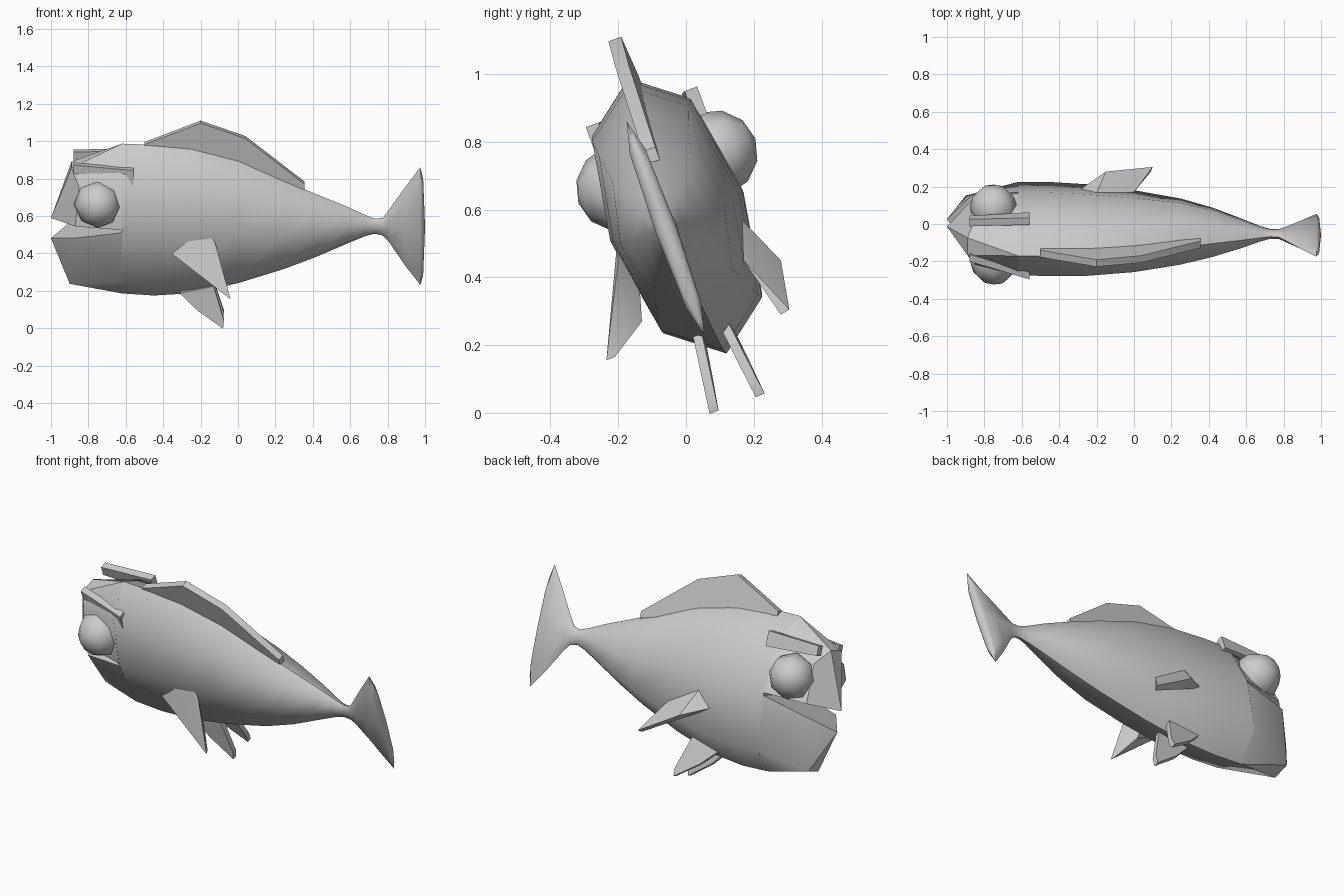
import bpy, bmesh, math
from mathutils import Vector

if "Cube" in bpy.data.objects:
    bpy.data.objects.remove(bpy.data.objects["Cube"])

ROLL = math.radians(20)
C, S = math.cos(ROLL), math.sin(ROLL)


def place(x, u, v):
    """Fish frame (length, side, up) to world: rolled and slightly yawed."""
    u -= 0.03 * (x + 0.4)
    return Vector((x, -0.022 + C * u - S * v, 0.56 + S * u + C * v))


def finish(name, bm, angle):
    bmesh.ops.recalc_face_normals(bm, faces=bm.faces)
    me = bpy.data.meshes.new(name)
    bm.to_mesh(me)
    bm.free()
    ob = bpy.data.objects.new(name, me)
    bpy.context.collection.objects.link(ob)
    bpy.ops.object.select_all(action='DESELECT')
    ob.select_set(True)
    bpy.context.view_layer.objects.active = ob
    bpy.ops.object.shade_smooth_by_angle(angle=math.radians(angle))
    return ob


def hull(name, pts, angle=35):
    bm = bmesh.new()
    for p in pts:
        bm.verts.new(p)
    r = bmesh.ops.convex_hull(bm, input=bm.verts)
    loose = [v for v in bm.verts if not v.link_faces]
    bmesh.ops.delete(bm, geom=loose, context='VERTS')
    return finish(name, bm, angle)


def both(pts):
    """Centre points stay single, side points are mirrored."""
    return [place(x, s * u, v) for x, u, v in pts for s in ((1, -1) if u else (1,))]


def plate(name, outline, u_of, thick):
    """Flat fin from an (x, v) outline; u_of gives side position at height v."""
    bm = bmesh.new()
    a, b = [[bm.verts.new(place(x, u_of(v) + t, v)) for x, v in outline]
            for t in (-thick / 2, thick / 2)]
    bm.faces.new(a)
    bm.faces.new(b[::-1])
    n = len(a)
    for i in range(n):
        j = (i + 1) % n
        bm.faces.new((a[i], b[i], b[j], a[j]))
    return finish(name, bm, 35)


# body and tail fin: eight-sided loft, (x, half width, top, bottom)
stations = [(-0.62, 0.205, 0.452, -0.4), (-0.45, 0.207, 0.447, -0.41),
            (-0.25, 0.203, 0.43, -0.395), (0, 0.188, 0.365, -0.335),
            (0.25, 0.163, 0.25, -0.25), (0.42, 0.125, 0.175, -0.18),
            (0.58, 0.072, 0.108, -0.105), (0.68, 0.035, 0.06, -0.06),
            (0.73, 0.022, 0.04, -0.046), (0.775, 0.02, 0.045, -0.055),
            (0.81, 0.024, 0.095, -0.095), (0.89, 0.03, 0.215, -0.22),
            (0.975, 0.032, 0.335, -0.335), (0.99, 0.022, 0.27, -0.28)]
bm = bmesh.new()
rings = []
for x, w, top, bot in stations:
    m = (top + bot) / 2
    sec = [(0, top), (0.75 * w, m + 0.72 * (top - m)), (w, m),
           (0.75 * w, m + 0.72 * (bot - m)), (0, bot),
           (-0.75 * w, m + 0.72 * (bot - m)), (-w, m), (-0.75 * w, m + 0.72 * (top - m))]
    rings.append([bm.verts.new(place(x, u, v)) for u, v in sec])
for a, b in zip(rings, rings[1:]):
    for i in range(8):
        j = (i + 1) % 8
        bm.faces.new((a[i], a[j], b[j], b[i]))
bm.faces.new(rings[0])
tip = bm.verts.new(place(1.0, 0, 0))
for i in range(8):
    bm.faces.new((rings[-1][i], rings[-1][(i + 1) % 8], tip))
finish("body_and_tail", bm, 50)

# head above and jaw below the open mouth
hull("upper_head", both([(-0.62, 0, 0.452), (-0.62, 0.154, 0.333), (-0.62, 0.205, 0.035),
                         (-0.89, 0.05, 0.33), (-0.87, 0.155, 0.035), (-0.85, 0.13, 0.25),
                         (-1.0, 0, 0.025)]))
hull("lower_jaw", both([(-0.62, 0, -0.4), (-0.62, 0.154, -0.28), (-0.62, 0.205, 0.02),
                        (-0.9, 0.05, -0.33), (-0.87, 0.16, -0.03), (-1.0, 0, -0.09)]))

# dorsal fin
plate("dorsal_fin", [(-0.5, 0.45), (-0.2, 0.575), (0.04, 0.49), (0.355, 0.235),
                     (0.355, 0.195), (0, 0.31), (-0.25, 0.38), (-0.5, 0.4)],
      lambda v: 0.015, 0.04)

for s, side in ((-1, "left"), (1, "right")):
    # eye
    bm = bmesh.new()
    bmesh.ops.create_uvsphere(bm, u_segments=8, v_segments=6, radius=0.128)
    for v in bm.verts:
        v.co = place(-0.75 + v.co.x, s * 0.15 + 0.01 + v.co.z, 0.157 + v.co.y)
    finish(side + "_eye", bm, 60)
    # brow
    hull(side + "_brow", [place(x, s * (u + t) + d, v)
                          for x, u, d, lo, hi in ((-0.88, 0.1, 0.045, 0.3, 0.355),
                                                  (-0.56, 0.155, 0.01, 0.275, 0.36))
                          for t in (-0.02, 0.02) for v in (lo, hi)])
    # pelvic fin
    plate(side + "_pelvic_fin", [(-0.31, -0.37), (-0.22, -0.46), (-0.08, -0.56),
                                 (-0.075, -0.515), (-0.13, -0.33)],
          lambda v: s * (0.045 + 0.13 * (-0.35 - v)) - 0.01, 0.028)

# pectoral fins, posed differently on each side
hull("right_pectoral_fin", [(-0.31, 0.17, 0.5), (-0.2, 0.165, 0.57), (-0.15, 0.28, 0.45),
                            (0.1, 0.305, 0.305), (0.09, 0.28, 0.29), (0, 0.17, 0.45)])
hull("left_pectoral_fin", [(-0.355, -0.2, 0.4), (-0.165, -0.2, 0.54), (-0.12, -0.2, 0.45),
                           (-0.04, -0.235, 0.155), (-0.05, -0.21, 0.165),
                           (-0.13, -0.13, 0.27), (-0.2, -0.14, 0.42)])
